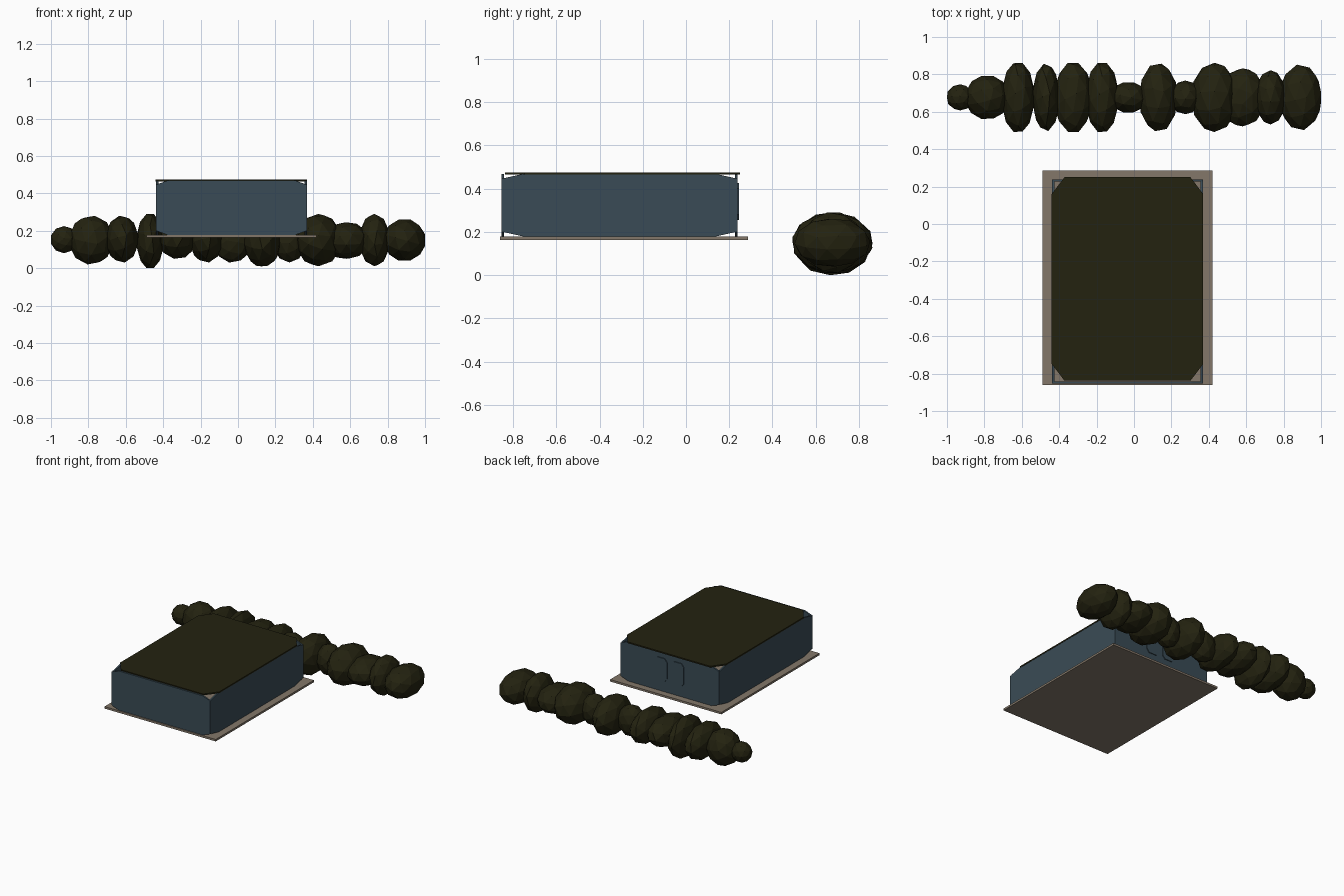
import bpy
import bmesh
import math
import random
from mathutils import Matrix, Vector

cube = bpy.data.objects.get("Cube")
if cube:
    bpy.data.objects.remove(cube, do_unlink=True)

random.seed(4)


def material(name, rgb):
    mat = bpy.data.materials.new(name)
    mat.use_nodes = True
    mat.diffuse_color = (*rgb, 1)
    mat.node_tree.nodes["Principled BSDF"].inputs["Base Color"].default_value = (*rgb, 1)
    return mat


leaf = material("dark olive", (0.017, 0.016, 0.005))
blue = material("slate blue", (0.042, 0.071, 0.092))
stone = material("warm stone", (0.23, 0.187, 0.143))


def finish(bm, name, mat):
    bmesh.ops.recalc_face_normals(bm, faces=bm.faces)
    mesh = bpy.data.meshes.new(name)
    bm.to_mesh(mesh)
    bm.free()
    mesh.materials.append(mat)
    obj = bpy.data.objects.new(name, mesh)
    bpy.context.collection.objects.link(obj)
    return obj


def panel(name, mat, axis, low, high, cut=None):
    """Thin sheet across one axis, with its four corners cut off."""
    u, v = [a for a in range(3) if a != axis]
    bm = bmesh.new()
    points = []
    if cut:
        cu, cv = cut
        for su, sv, first in ((0, 0, 1), (1, 0, 0), (1, 1, 1), (0, 1, 0)):
            pu, pv = (low, high)[su][u], (low, high)[sv][v]
            along_v = (pu, pv + (cv if sv == 0 else -cv))
            along_u = (pu + (cu if su == 0 else -cu), pv)
            points += [along_v, along_u] if first else [along_u, along_v]
    else:
        points = [(low[u], low[v]), (high[u], low[v]),
                  (high[u], high[v]), (low[u], high[v])]
    verts = []
    for pu, pv in points:
        co = Vector((0, 0, 0))
        co[u], co[v], co[axis] = pu, pv, low[axis]
        verts.append(bm.verts.new(co))
    face = bm.faces.new(verts)
    new = bmesh.ops.extrude_face_region(bm, geom=[face])["geom"]
    shift = Vector((0, 0, 0))
    shift[axis] = high[axis] - low[axis]
    bmesh.ops.translate(bm, vec=shift,
                        verts=[g for g in new if isinstance(g, bmesh.types.BMVert)])
    return finish(bm, name, mat)


# Ground slab
panel("base_slab", stone, 2, (-0.49, -0.86, 0.163), (0.42, 0.287, 0.178))

# Four wall sheets
left, right, front, back = 0.368, -0.438, -0.853, 0.238
floor, top, thick = 0.178, 0.468, 0.012
panel("front_wall", blue, 1, (right, front, floor), (left, front + thick, top), (0.06, 0.022))
panel("back_wall", blue, 1, (right, back - thick, floor), (left, back, top), (0.06, 0.022))
for name, x in (("left_wall", left - thick), ("right_wall", right)):
    panel(name, blue, 0, (x, front + thick, floor), (x + thick, back - thick, top), (0.09, 0.02))

# Roof sheet with clipped corners
panel("roof", leaf, 2, (-0.44, -0.838, 0.464), (0.37, 0.25, 0.474), (0.068, 0.09))

# Pair of raised window panes on the back wall
for name, x in (("left_window", 0.037), ("right_window", -0.1)):
    panel(name, blue, 1, (x - 0.052, back, 0.255), (x + 0.052, back + 0.006, 0.425), (0.02, 0.025))

# Hedge lumps: centre along x, half width, half depth, bottom, top
lumps = [
    (-0.93, 0.07, 0.07, 0.08, 0.225), (-0.785, 0.115, 0.115, 0.02, 0.28),
    (-0.62, 0.085, 0.185, 0.03, 0.28), (-0.47, 0.07, 0.18, 0.0, 0.29),
    (-0.325, 0.1, 0.185, 0.05, 0.26), (-0.17, 0.085, 0.185, 0.03, 0.27),
    (-0.03, 0.1, 0.08, 0.03, 0.26), (0.13, 0.1, 0.18, 0.01, 0.28),
    (0.275, 0.085, 0.09, 0.03, 0.26), (0.43, 0.12, 0.185, 0.01, 0.29),
    (0.58, 0.12, 0.155, 0.05, 0.245), (0.73, 0.08, 0.145, 0.01, 0.29),
    (0.89, 0.11, 0.175, 0.04, 0.26),
]
for i, (x, half_x, half_y, low, high) in enumerate(lumps):
    bm = bmesh.new()
    bmesh.ops.create_icosphere(bm, subdivisions=2, radius=1)
    turn = Matrix.Rotation(random.uniform(0, math.tau), 3, "X")
    bmesh.ops.rotate(bm, matrix=turn, verts=bm.verts)
    # Fit the turned lump exactly into its extents
    size = [max(abs(v.co[a]) for v in bm.verts) for a in range(3)]
    half = (half_x, half_y, (high - low) / 2)
    for v in bm.verts:
        v.co = Vector([v.co[a] / size[a] * half[a] for a in range(3)])
        v.co += Vector((x, 0.677, (low + high) / 2))
    finish(bm, f"hedge_lump_{i + 1}", leaf)
